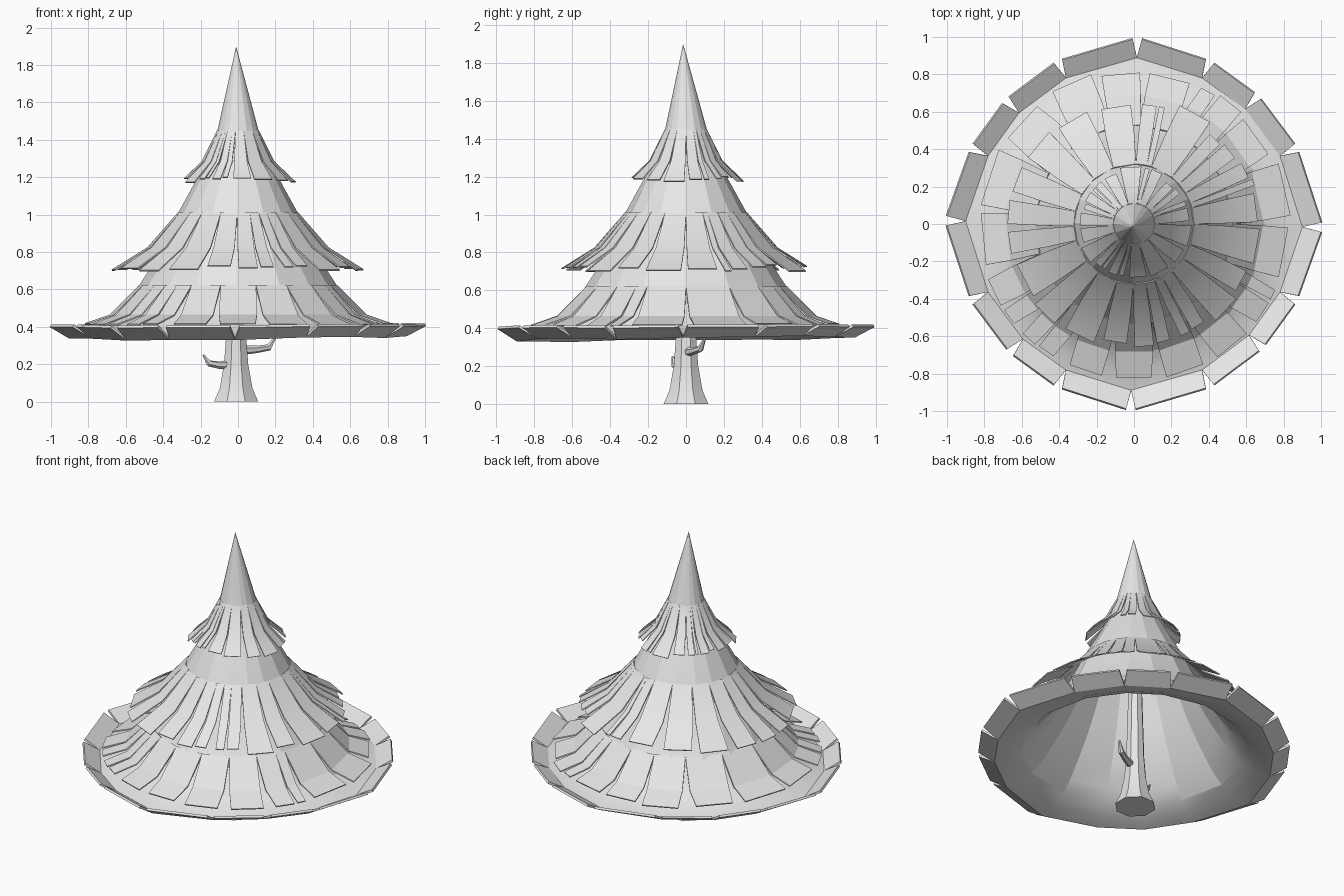
import bpy, bmesh, math, random
from mathutils import Vector

random.seed(11)
if "Cube" in bpy.data.objects:
    bpy.data.objects.remove(bpy.data.objects["Cube"])

grey = bpy.data.materials.new("plain grey")
grey.use_nodes = True
grey.diffuse_color = (0.8, 0.8, 0.8, 1)
grey.node_tree.nodes["Principled BSDF"].inputs["Base Color"].default_value = (0.8, 0.8, 0.8, 1)


def finish(bm, name, thickness=0.0, smooth=20):
    bmesh.ops.recalc_face_normals(bm, faces=bm.faces)
    mesh = bpy.data.meshes.new(name)
    bm.to_mesh(mesh)
    bm.free()
    mesh.materials.append(grey)
    ob = bpy.data.objects.new(name, mesh)
    bpy.context.collection.objects.link(ob)
    bpy.ops.object.select_all(action="DESELECT")
    ob.select_set(True)
    bpy.context.view_layer.objects.active = ob
    if thickness:
        mod = ob.modifiers.new("thickness", "SOLIDIFY")
        mod.thickness = thickness
        bpy.ops.object.modifier_apply(modifier=mod.name)
    bpy.ops.object.shade_smooth_by_angle(angle=math.radians(smooth))


def polar(r, degrees, z):
    a = math.radians(degrees)
    return Vector((r * math.cos(a), r * math.sin(a), z))


def tube(name, points, radii, sides):
    """Sweep a tapering tube along a short path."""
    bm = bmesh.new()
    pts = [Vector(p) for p in points]
    rings = []
    for i, (p, r) in enumerate(zip(pts, radii)):
        way = pts[min(i + 1, len(pts) - 1)] - pts[max(i - 1, 0)]
        turn = Vector((0, 0, 1)).rotation_difference(way)
        rings.append([bm.verts.new(p + turn @ polar(r, 360 * (k + 0.5) / sides, 0))
                      for k in range(sides)])
    for a, b in zip(rings, rings[1:]):
        for k in range(sides):
            n = (k + 1) % sides
            bm.faces.new((a[k], a[n], b[n], b[k]))
    bm.faces.new(rings[0])
    bm.faces.new(rings[-1])
    finish(bm, name, smooth=40)


# Hollow canopy with a notched, upturned brim, widest along the axes
angles = [q * 90 + a for q in range(4) for a in (-1, 25, 46, 65)]
rims = [r for q in range(4) for r in (1.0 - 0.012 * (q % 2), 0.957, 0.95, 0.957)]
wave = [0.011 * math.cos(math.radians(a - 45)) + random.uniform(-0.007, 0.007) for a in angles]
profile = [(0.11, 1.45), (0.15, 1.32), (0.215, 1.2), (0.32, 1.01), (0.405, 0.83),
           (0.465, 0.72), (0.53, 0.62), (0.63, 0.48), (0.7, 0.415), (0.8, 0.375), (0.9, 0.358)]
bm = bmesh.new()
tip = bm.verts.new((-0.01, -0.015, 1.9))
rings = []
for r, z in profile:
    out = max(0, r - 0.7) * 5
    rings.append([bm.verts.new(polar(r * (1 + (rim - 1) * out), a, z + out * w))
                  for a, rim, w in zip(angles, rims, wave)])
count = len(angles)
for k in range(count):
    n = (k + 1) % count
    bm.faces.new((tip, rings[0][k], rings[0][n]))
    for a, b in zip(rings, rings[1:]):
        bm.faces.new((a[k], b[k], b[n], a[n]))
    lip = [bm.verts.new(polar(rims[i], angles[i] + s, 0.415 + wave[i] * 0.5))
           for i, s in ((k, 1.4), (n, -1.4))]
    bm.faces.new((rings[-1][k], lip[0], lip[1], rings[-1][n]))
finish(bm, "canopy", 0.015, 16)


def strip(bm, path, start, end, low_start, low_end, stretch):
    """One flap that tapers between its top edge and its free end."""
    rows = []
    for i, (r, z) in enumerate(path):
        t = i / (len(path) - 1)
        if t == 1:
            pr, pz = path[-2]
            r, z = pr + (r - pr) * stretch, pz + (z - pz) * stretch
        rows.append([bm.verts.new(polar(r, s + (e - s) * t, z))
                     for s, e in ((start, low_start), (end, low_end))])
    for a, b in zip(rows, rows[1:]):
        bm.faces.new((a[0], b[0], b[1], a[1]))


def flap_tier(name, path, flaps, thickness):
    """Ring of flaps with V gaps; some flaps are slit lengthwise."""
    bm = bmesh.new()
    widths = [random.uniform(0.75, 1.25) for i in range(flaps)]
    scale = 360 / sum(widths)
    a = 0
    for w in widths:
        b = a + w * scale
        span = b - a
        low_a = a + span * random.uniform(0.05, 0.2)
        low_b = b - span * random.uniform(0.05, 0.2)
        reach = random.uniform(0.82, 1.06)
        if random.random() < 0.4:
            cut = random.uniform(0.3, 0.7)
            mid, low_mid = a + span * cut, low_a + (low_b - low_a) * cut
            slit = span * 0.04
            strip(bm, path, a, mid, low_a, low_mid - slit, reach)
            strip(bm, path, mid, b, low_mid + slit, low_b, reach * random.uniform(0.88, 1))
        else:
            strip(bm, path, a, b, low_a, low_b, reach)
        a = b
    finish(bm, name, thickness)


# Three tiers of hanging flaps
flap_tier("upper_flaps", [(0.112, 1.45), (0.195, 1.285), (0.305, 1.18)], 16, 0.006)
flap_tier("middle_flaps", [(0.322, 1.012), (0.485, 0.825), (0.67, 0.71)], 20, 0.007)
flap_tier("lower_flaps", [(0.532, 0.623), (0.69, 0.465), (0.835, 0.415)], 17, 0.008)

# Flared trunk and two short branches
tube("trunk", [(-0.01, 0, z) for z in (0, 0.07, 0.2, 0.35, 0.95)],
     [0.128, 0.095, 0.07, 0.058, 0.04], 8)
tube("right_branch", [(-0.04, -0.01, 0.2), (-0.1, -0.04, 0.195), (-0.155, -0.06, 0.205),
                      (-0.185, -0.07, 0.25)], [0.025, 0.02, 0.018, 0.006], 6)
tube("left_branch", [(0.03, 0.01, 0.275), (0.1, 0.04, 0.28), (0.165, 0.075, 0.29),
                     (0.2, 0.1, 0.345)], [0.025, 0.02, 0.018, 0.006], 6)
